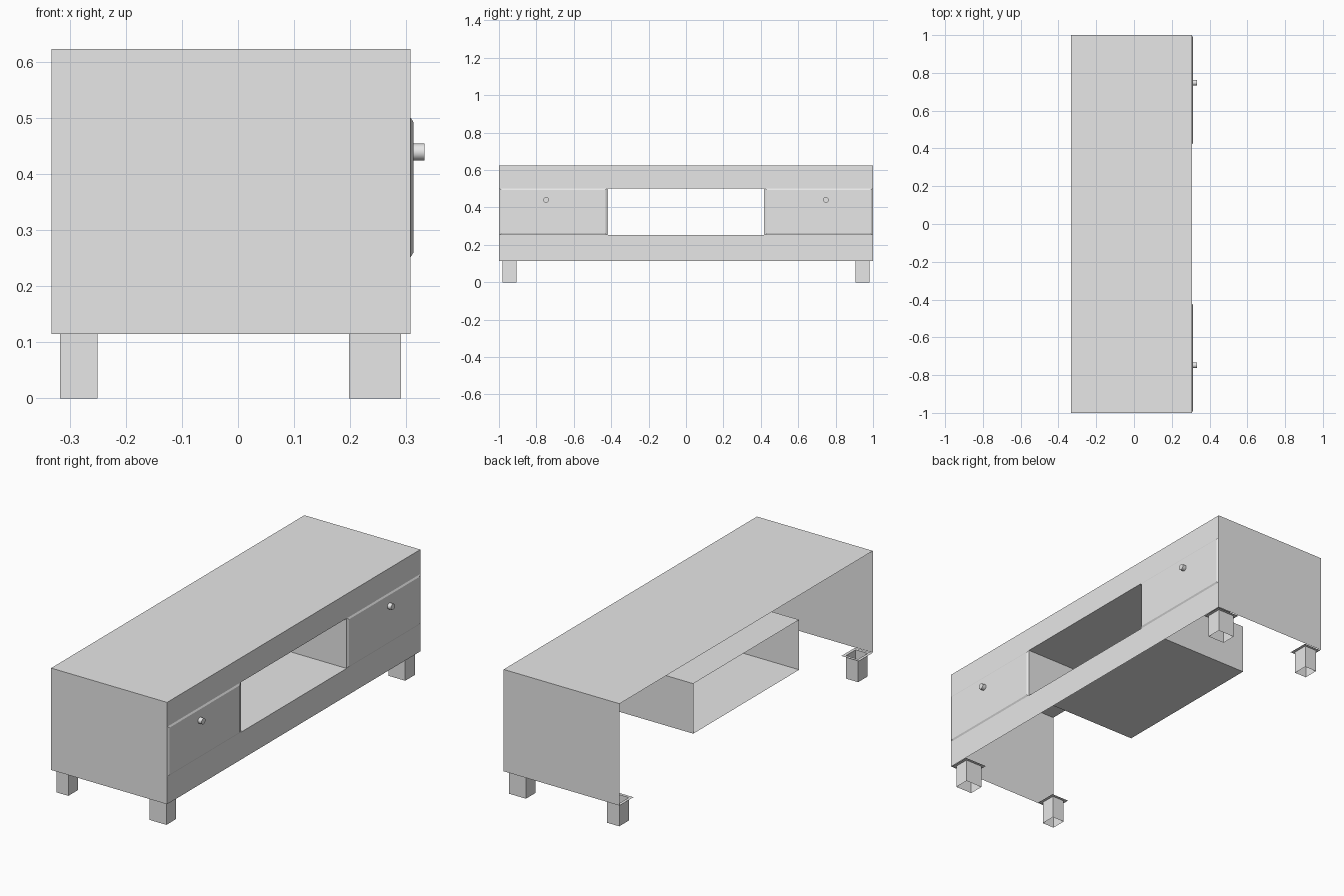
import bpy
import bmesh
from math import pi
from mathutils import Matrix, Vector

cube = bpy.data.objects.get("Cube")
if cube:
    bpy.data.objects.remove(cube, do_unlink=True)

grey = bpy.data.materials.new("plain grey")
grey.use_nodes = True
grey.diffuse_color = (0.8, 0.8, 0.8, 1)
grey.node_tree.nodes["Principled BSDF"].inputs["Base Color"].default_value = (0.8, 0.8, 0.8, 1)

BACK, FRONT = -0.333, 0.308      # cabinet depth along x
LOW, HIGH = 0.115, 0.624         # cabinet height
HALF = 1.0                       # half length along y
GAP, SHELF_LOW, SHELF_HIGH = 0.418, 0.252, 0.502


def finish(name, bm):
    mesh = bpy.data.meshes.new(name)
    bm.to_mesh(mesh)
    bm.free()
    mesh.materials.append(grey)
    obj = bpy.data.objects.new(name, mesh)
    bpy.context.collection.objects.link(obj)
    return obj


def open_box(name, low, high, open_sides):
    """Thin-walled box without the faces that look along open_sides."""
    bm = bmesh.new()
    low, high = Vector(low), Vector(high)
    size = high - low
    bmesh.ops.create_cube(bm, size=1, matrix=Matrix.Translation((low + high) / 2)
                          @ Matrix.Diagonal((*size, 1)))
    bm.normal_update()
    gone = [f for f in bm.faces
            if any(f.normal.dot(Vector(d)) > 0.9 for d in open_sides)]
    bmesh.ops.delete(bm, geom=gone, context='FACES')
    return bm


X, Y, Z = Vector((1, 0, 0)), Vector((0, 1, 0)), Vector((0, 0, 1))

# Cabinet: top and two ends, open at the back, underneath and front
finish("cabinet_shell", open_box("shell", (BACK, -HALF, LOW), (FRONT, HALF, HIGH), [X, -X, -Z]))

# Front panel: flat frame around the shelf opening
bm = bmesh.new()
ys = (-HALF, -GAP, GAP, HALF)
zs = (LOW, SHELF_LOW, SHELF_HIGH, HIGH)
for i in range(3):
    for j in range(3):
        if (i, j) != (1, 1):
            corners = ((i, j), (i + 1, j), (i + 1, j + 1), (i, j + 1))
            bm.faces.new([bm.verts.new((FRONT, ys[a], zs[b])) for a, b in corners])
bmesh.ops.remove_doubles(bm, verts=bm.verts, dist=0.0001)
bmesh.ops.dissolve_limit(bm, angle_limit=0.01, verts=bm.verts, edges=bm.edges)
finish("front_panel", bm)

# Open shelf running right through; its walls show their inner side
bm = open_box("shelf", (BACK, -GAP, SHELF_LOW), (FRONT, GAP, SHELF_HIGH), [X, -X])
bmesh.ops.reverse_faces(bm, faces=bm.faces)
finish("shelf_recess", bm)

for side, word in ((-1, "right"), (1, "left")):
    # Drawer front: thin plate with sloping rim
    y0, y1 = sorted((side * (GAP + 0.004), side * (HALF - 0.004)))
    bm = open_box("drawer", (FRONT, y0, SHELF_LOW), (FRONT + 0.005, y1, SHELF_HIGH), [-X])
    mid = Vector((0, (y0 + y1) / 2, (SHELF_LOW + SHELF_HIGH) / 2))
    for v in bm.verts:
        if v.co.x > FRONT + 0.002:
            v.co.y += 0.008 if v.co.y < mid.y else -0.008
            v.co.z += 0.008 if v.co.z < mid.z else -0.008
    finish(word + "_drawer_front", bm)

    # Round knob
    bm = bmesh.new()
    bmesh.ops.create_cone(bm, cap_ends=True, segments=20, radius1=0.015, radius2=0.015,
                          depth=0.022, matrix=Matrix.Translation((0.322, side * 0.748, 0.44))
                          @ Matrix.Rotation(pi / 2, 4, 'Y'))
    knob = finish(word + "_knob", bm)
    bpy.context.view_layer.objects.active = knob
    knob.select_set(True)
    bpy.ops.object.shade_smooth_by_angle()
    knob.select_set(False)

    # Hollow legs with a square mounting flange around the top
    for x0, x1, place in ((-0.318, -0.251, "back"), (0.198, 0.291, "front")):
        y0, y1 = sorted((side * 0.905, side * 0.981))
        bm = open_box("leg", (x0, y0, 0), (x1, y1, LOW), [Z, -Z])
        rim = [e for e in bm.edges if all(v.co.z > LOW - 0.001 for v in e.verts)]
        new = bmesh.ops.extrude_edge_only(bm, edges=rim)["geom"]
        for v in new:
            if isinstance(v, bmesh.types.BMVert):
                v.co.x += 0.015 if v.co.x > (x0 + x1) / 2 else -0.015
                v.co.y += 0.015 if v.co.y > (y0 + y1) / 2 else -0.015
        finish(f"{place}_{word}_leg", bm)
